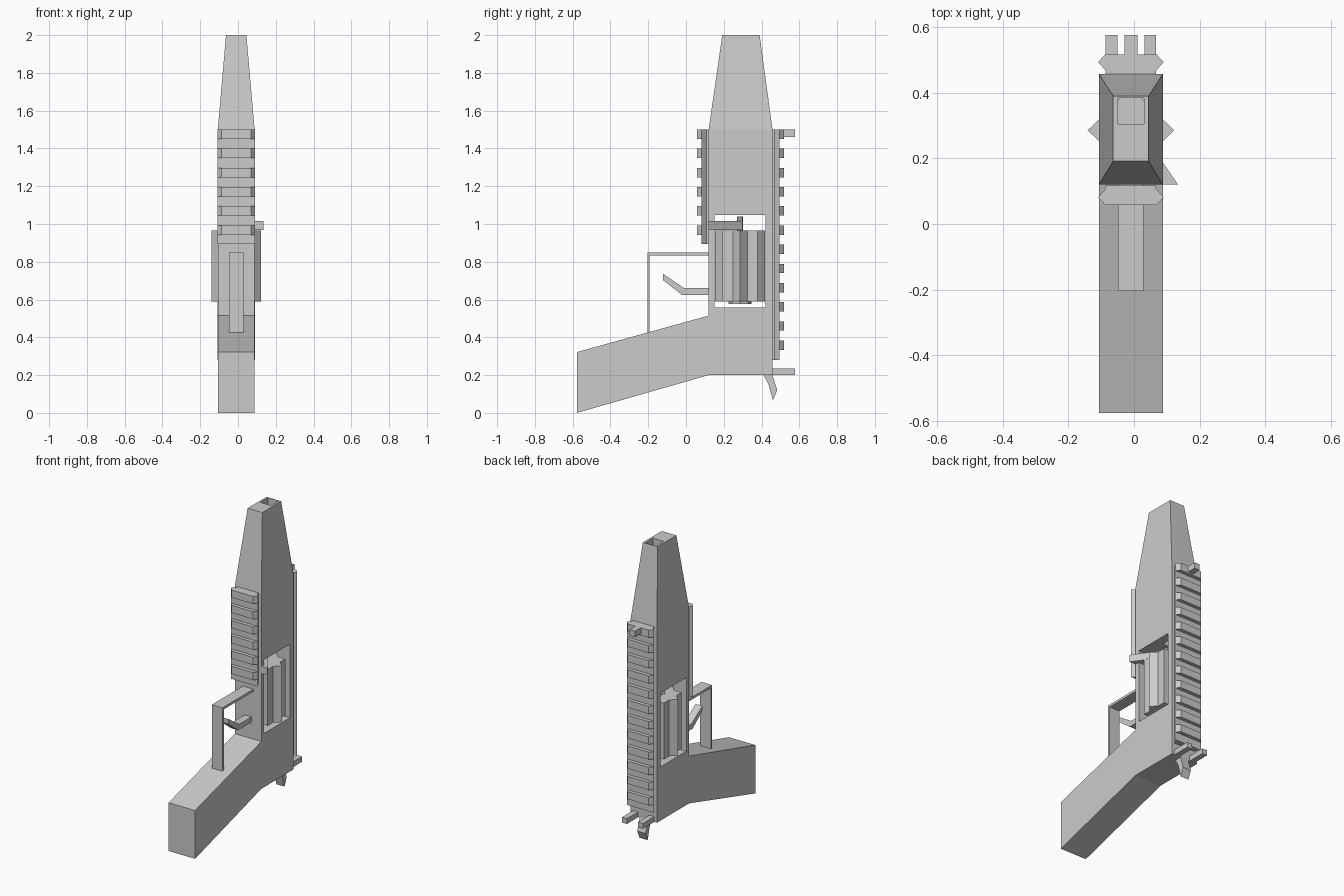
import bpy, bmesh, math
from mathutils import Vector

if "Cube" in bpy.data.objects:
    bpy.data.objects.remove(bpy.data.objects["Cube"])

CX = -0.0095          # mid-plane of the body
W = 0.0975            # body half width


def finish(bm, name):
    bmesh.ops.recalc_face_normals(bm, faces=bm.faces[:])
    me = bpy.data.meshes.new(name)
    bm.to_mesh(me)
    bm.free()
    ob = bpy.data.objects.new(name, me)
    bpy.context.collection.objects.link(ob)
    return ob


def extrude(bm, pts, vec):
    f = bm.faces.new([bm.verts.new(p) for p in pts])
    r = bmesh.ops.extrude_face_region(bm, geom=[f], use_keep_orig=True)
    vs = [g for g in r["geom"] if isinstance(g, bmesh.types.BMVert)]
    bmesh.ops.translate(bm, verts=vs, vec=vec)


def side_prism(bm, yz, half, cx=CX):
    extrude(bm, [(cx - half, y, z) for y, z in yz], Vector((2 * half, 0, 0)))


def up_prism(bm, xy, z0, z1):
    extrude(bm, [(x, y, z0) for x, y in xy], Vector((0, 0, z1 - z0)))


def rect(a0, a1, b0, b1):
    return [(a0, b0), (a1, b0), (a1, b1), (a0, b1)]


def side_part(name, yz, half):
    bm = bmesh.new()
    side_prism(bm, yz, half)
    return finish(bm, name)


# Frame with grip, and tapered barrel pulled from its top face
bm = bmesh.new()
side_prism(bm, [(-0.577, 0), (-0.577, 0.322), (0.12, 0.515), (0.12, 1.5),
                (0.458, 1.5), (0.458, 0.2), (0.12, 0.2)], W)
top = next(f for f in bm.faces if all(abs(v.co.z - 1.5) < 1e-4 for v in f.verts))
r = bmesh.ops.extrude_face_region(bm, geom=[top])
for v in [g for g in r["geom"] if isinstance(g, bmesh.types.BMVert)]:
    v.co = (CX + math.copysign(0.054, v.co.x - CX), 0.39 if v.co.y > 0.3 else 0.192, 2)
bmesh.ops.delete(bm, geom=[top], context='FACES_ONLY')
frame = finish(bm, "frame_and_barrel")

# Cylinder window and square bore
window = side_part("window_cutter", rect(0.15, 0.422, 0.558, 1.048), 0.3)
bm = bmesh.new()
up_prism(bm, rect(CX - 0.04, CX + 0.04, 0.305, 0.385), 0.98, 2.1)
bore = finish(bm, "bore_cutter")
for cutter in (window, bore):
    cutter.hide_render = True
    cutter.hide_viewport = False
    m = frame.modifiers.new(cutter.name, 'BOOLEAN')
    m.operation, m.solver, m.object = 'DIFFERENCE', 'EXACT', cutter
    bpy.context.view_layer.objects.active = frame
    bpy.ops.object.modifier_apply(modifier=m.name)
    bpy.data.objects.remove(cutter)

# Fluted cylinder: eight-pointed star
bm = bmesh.new()
CY = 0.286
star = []
for i in range(16):
    rad = 0.132 if i % 2 == 0 else 0.1
    a = math.pi * i / 8
    star.append((CX + rad * math.cos(a), CY + rad * math.sin(a)))
up_prism(bm, star, 0.59, 0.965)
finish(bm, "fluted_cylinder")

# Cylinder axle and lower hub
bm = bmesh.new()
for rad, z0, z1 in ((0.016, 0.96, 1.04), (0.06, 0.577, 0.595)):
    up_prism(bm, [(CX + rad * math.cos(math.pi * i / 4), CY + rad * math.sin(math.pi * i / 4))
                  for i in range(8)], z0, z1)
finish(bm, "cylinder_axle")

# Crane arm swinging out to the side
bm = bmesh.new()
up_prism(bm, [(0.135, 0.12), (0.01, 0.3), (-0.035, 0.27), (0.07, 0.12)], 0.967, 1.015)
finish(bm, "crane_arm")


# Toothed rails on both sides of the barrel
def rail(name, y0, out, z_end, teeth):
    bm = bmesh.new()
    base = [(0.077, 0), (0.077, 0.01), (0.1, 0.036)]
    tooth = [(0.1, 0.036), (0.078, 0.06)]

    def mirrored(half):
        left = [(CX - x, y0 + out * y) for x, y in reversed(half)]
        return [(CX + x, y0 + out * y) for x, y in half] + left
    up_prism(bm, mirrored(base), z_end, 1.5)
    for i in range(teeth):
        z = 1.5 - 0.1015 * i
        up_prism(bm, mirrored(tooth), z - 0.05, z)
    finish(bm, name)


rail("front_rail", 0.118, -1, 0.895, 6)
rail("back_rail", 0.458, 1, 0.28, 12)

# Sights: one front post and two rear posts
bm = bmesh.new()
side_prism(bm, rect(0.5, 0.577, 1.46, 1.5), 0.02)
finish(bm, "front_sight")
bm = bmesh.new()
for s in (-1, 1):
    side_prism(bm, rect(0.45, 0.577, 0.2, 0.235), 0.018, CX + s * 0.059)
finish(bm, "rear_sight")

# Hammer, trigger and guard
side_part("hammer", [(0.405, 0.21), (0.455, 0.21), (0.483, 0.12), (0.46, 0.067), (0.435, 0.155)], 0.03)
side_part("trigger", [(0.13, 0.66), (-0.01, 0.66), (-0.122, 0.737), (-0.122, 0.703),
                      (-0.022, 0.625), (0.13, 0.625)], 0.025)
side_part("trigger_guard", [(0.13, 0.848), (-0.205, 0.848), (-0.205, 0.425), (-0.192, 0.428),
                            (-0.192, 0.832), (0.13, 0.832)], 0.039)
